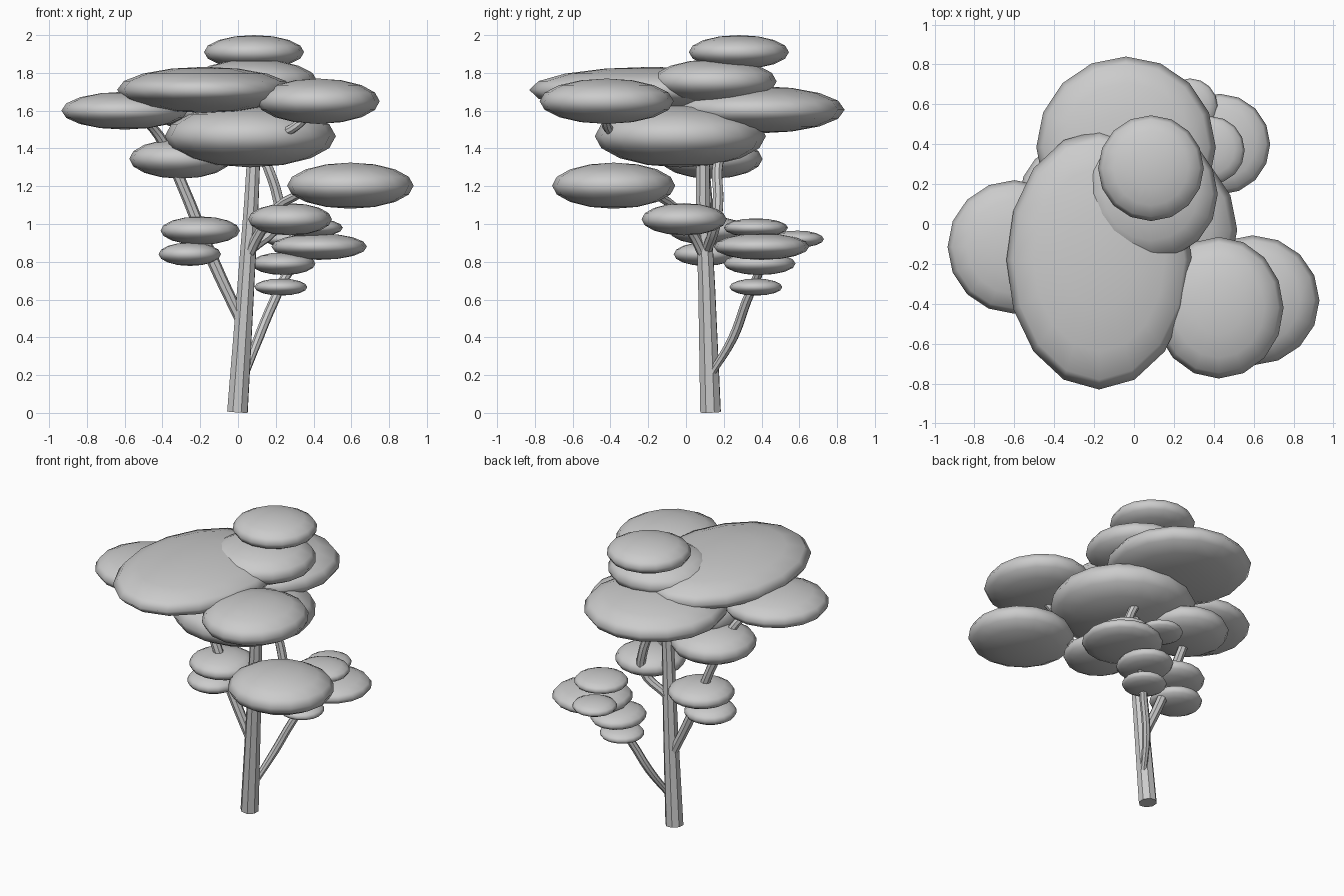
import bpy

if "Cube" in bpy.data.objects:
    bpy.data.objects.remove(bpy.data.objects["Cube"])


def blob(name, center, radii):
    """Flattened leaf cushion with 16 sides and 8 rings."""
    bpy.ops.mesh.primitive_uv_sphere_add(segments=16, ring_count=8, radius=1, location=center)
    ob = bpy.context.object
    ob.name = name
    ob.scale = radii
    bpy.ops.object.transform_apply(location=False, rotation=False, scale=True)
    bpy.ops.object.shade_smooth()


def limb(name, points):
    """Tapered eight-sided tube through (x, y, z, radius) points."""
    cu = bpy.data.curves.new(name, 'CURVE')
    cu.dimensions = '3D'
    cu.bevel_depth = 1
    cu.bevel_resolution = 2
    cu.use_fill_caps = True
    cu.resolution_u = 4
    sp = cu.splines.new('BEZIER')
    sp.bezier_points.add(len(points) - 1)
    for bp, (x, y, z, r) in zip(sp.bezier_points, points):
        bp.co = (x, y, z)
        bp.radius = r
        bp.handle_left_type = bp.handle_right_type = 'AUTO'
    ob = bpy.data.objects.new(name, cu)
    bpy.context.collection.objects.link(ob)
    bpy.ops.object.select_all(action='DESELECT')
    ob.select_set(True)
    bpy.context.view_layer.objects.active = ob
    bpy.ops.object.convert(target='MESH')
    bpy.ops.object.shade_smooth_by_angle()


# Trunk and branches
limb("trunk", [(-.003, .13, .004, .058), (.04, .11, .65, .048),
               (.08, .09, 1.3, .038), (.09, .12, 1.7, .03)])
limb("back_right_branch", [(.035, .13, .2, .02), (.11, .25, .4, .026), (.19, .32, .59, .026),
                           (.28, .39, .76, .024), (.43, .4, .88, .018)])
limb("left_branch", [(.02, .12, .48, .03), (-.13, .11, .8, .033),
                     (-.31, .1, 1.24, .03), (-.42, .05, 1.47, .027), (-.55, -.08, 1.6, .02)])
limb("front_right_branch", [(.05, .1, .82, .028), (.12, .03, .96, .028),
                            (.25, -.1, 1.12, .025), (.55, -.35, 1.2, .018)])
limb("rear_branch", [(.06, .11, .86, .028), (.22, .16, 1.02, .03), (.21, .17, 1.14, .03),
                     (.15, .17, 1.32, .028), (.05, .28, 1.55, .022)])
limb("upper_right_branch", [(.08, .09, 1.35, .025), (.22, -.36, 1.47, .025),
                            (.31, -.42, 1.52, .025), (.42, -.42, 1.63, .02)])

# Foliage: upper crown
blob("foliage_top", (.085, .28, 1.91), (.265, .265, .09))
blob("foliage_second", (.085, .15, 1.755), (.335, .33, .117))
blob("foliage_wide_front", (-.175, -.18, 1.71), (.465, .65, .122))
blob("foliage_wide_back", (-.04, .385, 1.605), (.45, .455, .125))
blob("foliage_left", (-.6, -.115, 1.6), (.335, .335, .1))
blob("foliage_centre", (.065, -.03, 1.465), (.453, .453, .165))
blob("foliage_right", (.425, -.42, 1.65), (.325, .355, .12))
# Foliage: lower branches
blob("foliage_low_right", (.595, -.383, 1.203), (.335, .326, .122))
blob("foliage_low_left", (-.305, .135, 1.345), (.27, .27, .105))
blob("foliage_left_tuft", (-.2, .12, .965), (.21, .21, .075))
blob("foliage_left_tuft_small", (-.255, .1, .84), (.165, .165, .062))
blob("foliage_front_tuft", (.275, -.01, 1.025), (.222, .225, .085))
blob("foliage_back_tuft", (.43, .4, .88), (.253, .253, .07))
blob("foliage_back_tuft_mid", (.24, .39, .79), (.17, .19, .06))
blob("foliage_back_tuft_small", (.227, .37, .666), (.14, .14, .045))
blob("foliage_back_tuft_upper", (.385, .37, .98), (.17, .17, .05))
blob("foliage_back_tuft_outer", (.28, .59, .92), (.14, .14, .045))
